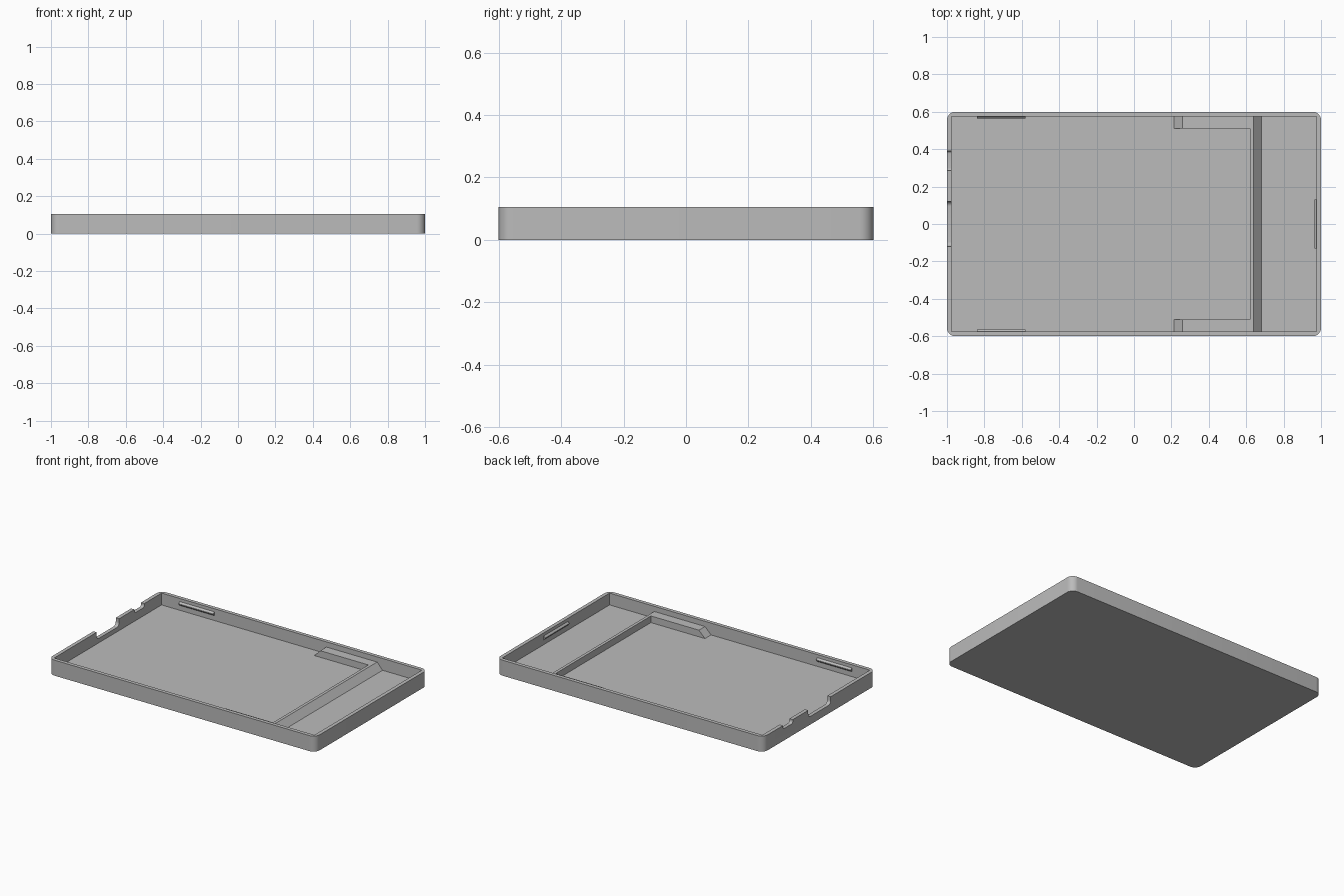
import bpy, bmesh, math
from mathutils import Vector

old = bpy.data.objects.get("Cube")
if old:
    bpy.data.objects.remove(old, do_unlink=True)

HALF_X, HALF_Y, HEIGHT = 1.0, 0.6, 0.105
WALL, FLOOR, LEDGE_TOP = 0.025, 0.025, 0.07
IN_X, IN_Y = HALF_X - WALL, HALF_Y - WALL

grey = bpy.data.materials.new("plain grey")
grey.use_nodes = True
grey.diffuse_color = (0.5, 0.5, 0.5, 1)
grey.node_tree.nodes["Principled BSDF"].inputs["Base Color"].default_value = (0.5, 0.5, 0.5, 1)


def prism(name, profile, axis, start, end):
    """Extrude a 2D profile along an axis: x uses (y, z), y uses (x, z), z uses (x, y)."""
    place = {"x": lambda p, t: (t, p[0], p[1]),
             "y": lambda p, t: (p[0], t, p[1]),
             "z": lambda p, t: (p[0], p[1], t)}[axis]
    bm = bmesh.new()
    base = bm.faces.new([bm.verts.new(place(p, start)) for p in profile])
    moved = bmesh.ops.extrude_face_region(bm, geom=[base])["geom"]
    shift = Vector(place((0, 0), end - start))
    bmesh.ops.translate(bm, verts=[g for g in moved if isinstance(g, bmesh.types.BMVert)], vec=shift)
    bmesh.ops.recalc_face_normals(bm, faces=bm.faces)
    mesh = bpy.data.meshes.new(name)
    bm.to_mesh(mesh)
    bm.free()
    mesh.materials.append(grey)
    ob = bpy.data.objects.new(name, mesh)
    bpy.context.collection.objects.link(ob)
    return ob


def rect(x0, x1, y0, y1):
    return [(x0, y0), (x1, y0), (x1, y1), (x0, y1)]


def rounded_rect(x0, x1, y0, y1, r, steps=8):
    corners = [(x1 - r, y1 - r), (x0 + r, y1 - r), (x0 + r, y0 + r), (x1 - r, y0 + r)]
    return [(cx + r * math.cos(a), cy + r * math.sin(a))
            for k, (cx, cy) in enumerate(corners)
            for a in [(k + i / steps) * math.pi / 2 for i in range(steps + 1)]]


def activate(ob):
    bpy.ops.object.select_all(action="DESELECT")
    ob.select_set(True)
    bpy.context.view_layer.objects.active = ob


def cut(ob, cutter):
    cutter.hide_render = True
    mod = ob.modifiers.new("cut", "BOOLEAN")
    mod.operation, mod.solver, mod.object = "DIFFERENCE", "EXACT", cutter
    activate(ob)
    bpy.ops.object.modifier_apply(modifier=mod.name)
    bpy.data.objects.remove(cutter, do_unlink=True)


# Tray shell with rounded upright corners
tray = prism("tray", rounded_rect(-HALF_X, HALF_X, -HALF_Y, HALF_Y, 0.045), "z", 0, HEIGHT)
cut(tray, prism("hollow_cutter", rect(-IN_X, IN_X, -IN_Y, IN_Y), "z", FLOOR, 0.2))

# Port notches in the end wall, with rounded lower corners
for y0, y1, bottom, radius in ((-0.12, 0.12, 0.055, 0.025), (0.285, 0.39, 0.08, 0.014)):
    cut(tray, prism("notch_cutter", rounded_rect(y0, y1, bottom, 0.2, radius), "x", -1.1, -0.96))

# U-shaped ledge with sloped ends
rise = LEDGE_TOP - FLOOR + 0.01
ledge = prism("ledge", [(0.205, FLOOR - 0.01), (0.205 + rise, LEDGE_TOP),
                        (0.64, LEDGE_TOP), (0.64 + rise * 0.9, FLOOR - 0.01)],
              "y", -IN_Y - 0.01, IN_Y + 0.01)
cut(ledge, prism("ledge_cutter", rect(0.1, 0.62, -0.51, 0.51), "z", 0, 0.2))

# Snap ridges on the inner walls: triangular in section
def ridge_profile(wall, side):
    return [(wall + side * 0.005, 0.058), (wall, 0.058), (wall - side * 0.011, 0.069),
            (wall - side * 0.011, 0.073), (wall, 0.084), (wall + side * 0.005, 0.084)]


parts = [tray, ledge]
for side, name in ((-1, "front_snap_ridge"), (1, "back_snap_ridge")):
    parts.append(prism(name, ridge_profile(side * IN_Y, side), "x", -0.84, -0.58))
parts.append(prism("end_snap_ridge", ridge_profile(IN_X, 1), "y", -0.13, 0.13))

for ob in parts:
    activate(ob)
    bpy.ops.object.shade_smooth_by_angle(angle=math.radians(30))
